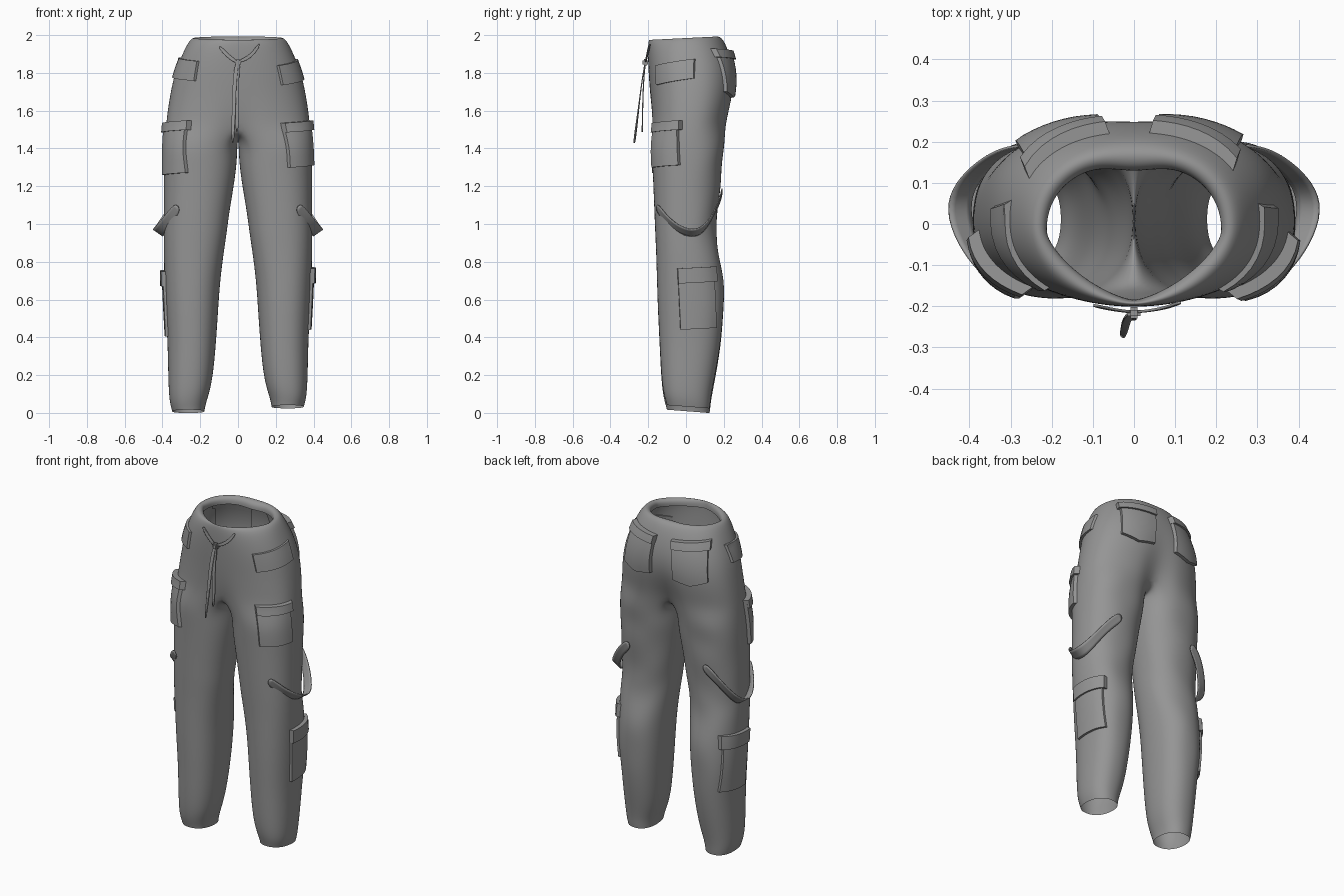
import bpy, bmesh, math
from mathutils import Vector
from mathutils.bvhtree import BVHTree

if "Cube" in bpy.data.objects:
    bpy.data.objects.remove(bpy.data.objects["Cube"])

cloth = bpy.data.materials.new("grey cloth")
cloth.diffuse_color = (0.3, 0.3, 0.3, 1)
cloth.use_nodes = True
cloth.node_tree.nodes["Principled BSDF"].inputs["Base Color"].default_value = cloth.diffuse_color


def finish(name, bm, angle=35):
    me = bpy.data.meshes.new(name)
    bm.to_mesh(me)
    bm.free()
    ob = bpy.data.objects.new(name, me)
    bpy.context.collection.objects.link(ob)
    me.materials.append(cloth)
    bpy.ops.object.select_all(action='DESELECT')
    ob.select_set(True)
    bpy.context.view_layer.objects.active = ob
    bpy.ops.object.shade_smooth_by_angle(angle=math.radians(angle))
    return ob


def power(v, p):
    return math.copysign(abs(v) ** p, v)


# ---- trousers: half arcs for the hips, closed rings for each leg ----
# z, half width, front y, back y, front dent, back dent, front and back roundness
HIPS = [(1.945, .215, -.185, .150, 0, .022, 1.45, 2.2),
        (1.975, .211, -.187, .152, 0, .022, 1.45, 2.2),
        (1.992, .232, -.194, .172, 0, .012, 1.7, 2.2),
        (1.978, .258, -.201, .197, 0, 0, 2.0, 2.2),
        (1.900, .296, -.203, .232, 0, 0, 2.2, 2.3),
        (1.800, .336, -.199, .257, 0, .005, 2.3, 2.3),
        (1.700, .358, -.192, .258, 0, .015, 2.35, 2.35),
        (1.600, .374, -.188, .238, .01, .035, 2.4, 2.4),
        (1.520, .383, -.187, .222, .03, .06, 2.45, 2.4)]
# z, inner x, outer x, front y, back y
LEGS = [(1.42, .002, .391, -.186, .207), (1.32, .005, .394, -.180, .192),
        (1.20, .022, .394, -.174, .183), (1.05, .048, .394, -.168, .166),
        (.95, .060, .394, -.164, .158), (.85, .076, .394, -.159, .170),
        (.70, .095, .391, -.155, .204), (.55, .105, .384, -.150, .205),
        (.40, .115, .374, -.142, .189), (.25, .128, .371, -.135, .165),
        (.15, .145, .368, -.127, .145), (.09, .165, .363, -.117, .133),
        (.055, .174, .355, -.107, .129), (.035, .177, .349, -.102, .126)]


def hip_arc(z, xo, yf, yb, df, db, ef, eb):
    yc, ry, pts = (yf + yb) / 2, (yb - yf) / 2, []
    for i in range(17):
        t = math.radians(-90 + 180 * i / 16)
        e = ef if i < 8 else eb
        x = 0 if i in (0, 16) else xo * power(math.cos(t), 2 / e)
        y = yc + ry * power(math.sin(t), 2 / e)
        y += (df if y < yc else -db) * math.exp(-(x / .07) ** 2)
        top = .05 * (y - .05) if z > 1.93 else 0
        pts.append((x, y, z + top))
    return pts


def leg_ring(z, xi, xo, yf, yb):
    cx, rx, yc, ry = (xi + xo) / 2, (xo - xi) / 2, (yf + yb) / 2, (yb - yf) / 2
    pts = []
    for i in range(24):
        t = math.radians(-125 + 250 * i / 16 if i <= 16 else 125 + 110 * (i - 16) / 8)
        y = yc + ry * power(math.sin(t), .88)
        hem = -.1 * (y + .02) * max(0, 1 - z / .15)
        pts.append((cx + rx * power(math.cos(t), .88), y, z + hem))
    return pts


bm = bmesh.new()
for s in (1, -1):
    rows = [hip_arc(*h) for h in HIPS]
    y0, y1 = rows[-1][0][1], rows[-1][16][1]
    for k in range(1, 8):                       # seam under the crotch
        rows[-1].append((0, y1 + (y0 - y1) * k / 8, 1.52 - .08 * math.sin(math.pi * k / 8)))
    rows += [leg_ring(*g) for g in LEGS]
    vs = [[bm.verts.new((s * x, y, z)) for x, y, z in r] for r in rows]
    for a, b in zip(vs, vs[1:]):
        closed = len(a) == 24
        for j in range(24 if closed else 16):
            k = (j + 1) % len(a) if closed else j + 1
            quad = [b[j], b[k], a[k], a[j]]
            bm.faces.new(quad if s > 0 else quad[::-1])
bmesh.ops.remove_doubles(bm, verts=[v for v in bm.verts if abs(v.co.x) < 1e-5], dist=1e-4)
for v in bm.verts:
    x, y, z = v.co
    if x < 0 and z < 1.4:                       # one leg hangs a little lower
        v.co.z -= .025 * (1 - z / 1.4)
    if y > .05 and .5 < z < 1.35:               # soft folds behind the knee
        v.co.y += .007 * math.sin(z * 24 + abs(x) * 18)
body = finish("trousers", bm, 180)
body.modifiers.new("smooth", 'SUBSURF').levels = 2
body.modifiers["smooth"].render_levels = 2
bpy.context.view_layer.update()
tree = BVHTree.FromObject(body, bpy.context.evaluated_depsgraph_get())


# ---- pockets: grids draped on the cloth, then thickened ----
def pocket(name, s, c, az, w, h, tilt=0, thick=.02, point=0, n=8):
    az, tilt = math.radians(az), math.radians(tilt)
    N = Vector((math.cos(az), math.sin(az), 0))
    U, c = Vector((-N.y, N.x, 0)), Vector(c)
    flip = Vector((s, 1, 1))

    def drape(p):
        hit = tree.ray_cast((p + N * .4) * flip, -N * flip)[0]
        return (hit * flip - p).dot(N) if hit else -9
    base = drape(c)
    bm, outer, inner = bmesh.new(), [], []
    for j in range(n + 1):
        for i in range(n + 1):
            a, b = w * (i / n - .5), h * (j / n - .5)
            b -= point * (1 - abs(2 * i / n - 1)) * (1 - j / n)
            p = c + U * (a * math.cos(tilt) - b * math.sin(tilt))
            p.z += a * math.sin(tilt) + b * math.cos(tilt)
            d = max(drape(p), base - .065)
            outer.append(bm.verts.new((p + N * (d + thick)) * flip))
            inner.append(bm.verts.new((p + N * (d - .008)) * flip))
    m = n + 1
    for j in range(n):
        for i in range(n):
            q = [j * m + i, j * m + i + 1, (j + 1) * m + i + 1, (j + 1) * m + i]
            bm.faces.new([outer[k] for k in q])
            bm.faces.new([inner[k] for k in reversed(q)])
    rim = (list(range(m)) + [j * m + n for j in range(1, m)]
           + [n * m + i for i in range(n - 1, -1, -1)] + [j * m for j in range(n - 1, 0, -1)])
    for a, b in zip(rim, rim[1:] + rim[:1]):
        bm.faces.new([outer[b], outer[a], inner[a], inner[b]])
    bmesh.ops.recalc_face_normals(bm, faces=bm.faces)
    finish(name, bm)


for s, side in ((1, "right"), (-1, "left")):
    r = s > 0
    # slanted hip flaps
    pocket(f"hip_flap_{side}", s, (.295, -.07, 1.805 if r else 1.82), -32, .23, .105, 9 if r else 5, .014)
    # thigh cargo pockets
    az, zc, h = (-40, 1.415, .22) if r else (-36, 1.395, .26)
    c = (.335, -.118) if r else (.352, -.115)
    w, tilt = (.19, 4) if r else (.175, -4)
    pocket(f"thigh_pocket_{side}", s, (*c, zc), az, w, h, tilt, .02)
    pocket(f"thigh_flap_{side}", s, (*c, 1.517), az, w + .015, .05, tilt, .032)
    # lower leg cargo pockets
    zc, h = (.59, .29) if r else (.56, .30)
    pocket(f"shin_pocket_{side}", s, (.38, .062, zc), 8, .195, h, 3, .014)
    pocket(f"shin_flap_{side}", s, (.38, .062, .73 if r else .715), 8, .212, .08, 3, .024)
    # seat pockets with pointed bottoms
    c = (.16, .24) if r else (.185, .235)
    az = 73 if r else 69
    pocket(f"seat_pocket_{side}", s, (*c, 1.80), az, .205, .21, -3, .02, .025)
    pocket(f"seat_flap_{side}", s, (*c, 1.90), az, .222, .045, -3, .032)


# ---- ribbons: straps and drawstring ----
def ribbon(name, pts, s=1, thick=.006):
    bm = bmesh.new()
    rows = []
    for p, w in pts:
        p, w = Vector(p), Vector(w) / 2
        rows.append([bm.verts.new((p + w * k) * Vector((s, 1, 1))) for k in (-1, 1)])
    for a, b in zip(rows, rows[1:]):
        bm.faces.new((a[0], a[1], b[1], b[0]))
    crease = bm.edges.layers.float.new("crease_edge")
    for row in (rows[0], rows[-1]):
        bm.edges.get(row)[crease] = 1
    ob = finish(name, bm, 180)
    m = ob.modifiers.new("smooth", 'SUBSURF')
    m.levels = m.render_levels = 2
    m = ob.modifiers.new("thickness", 'SOLIDIFY')
    m.thickness, m.offset = thick, 0


for s, side in ((1, "right"), (-1, "left")):
    ribbon(f"knee_strap_{side}", [
        ((.315, -.158, 1.095), (.03, .005, .045)), ((.36, -.115, 1.035), (.035, 0, .045)),
        ((.405, -.05, .975), (.045, 0, .042)), ((.43, .035, .945), (.058, 0, .035)),
        ((.412, .095, .97), (.045, .01, .04)), ((.365, .145, 1.05), (.03, .015, .045)),
        ((.31, .18, 1.125), (.025, .01, .05)), ((.25, .192, 1.18), (.025, 0, .05))], s)

W = (.02, 0, 0)
ribbon("drawstring_left", [((-.10, -.197, 1.94), (.012, 0, .014)), ((-.055, -.208, 1.89), (.012, 0, .014)),
                           ((-.005, -.214, 1.855), (.01, 0, .016))])
ribbon("drawstring_right", [((.115, -.190, 1.955), (-.012, 0, .014)), ((.07, -.207, 1.885), (-.008, 0, .016)),
                            ((.005, -.214, 1.86), (-.006, 0, .018))])
ribbon("drawstring_tail_long", [((-.004, -.215, 1.86), W), ((-.018, -.232, 1.77), W),
                                ((-.022, -.25, 1.62), W), ((-.028, -.275, 1.42), (.014, -.012, 0))])
ribbon("drawstring_tail_short", [((.004, -.215, 1.86), W), ((-.006, -.224, 1.77), W),
                                 ((-.003, -.229, 1.65), W), ((-.006, -.232, 1.48), W)])

# drawstring knot
bm = bmesh.new()
bmesh.ops.create_cube(bm, size=1)
for v in bm.verts:
    v.co = Vector((v.co.x * .032, v.co.y * .028 - .216, v.co.z * .036 + 1.855))
bmesh.ops.bevel(bm, geom=bm.edges[:], offset=.007, segments=2, affect='EDGES')
finish("drawstring_knot", bm)
